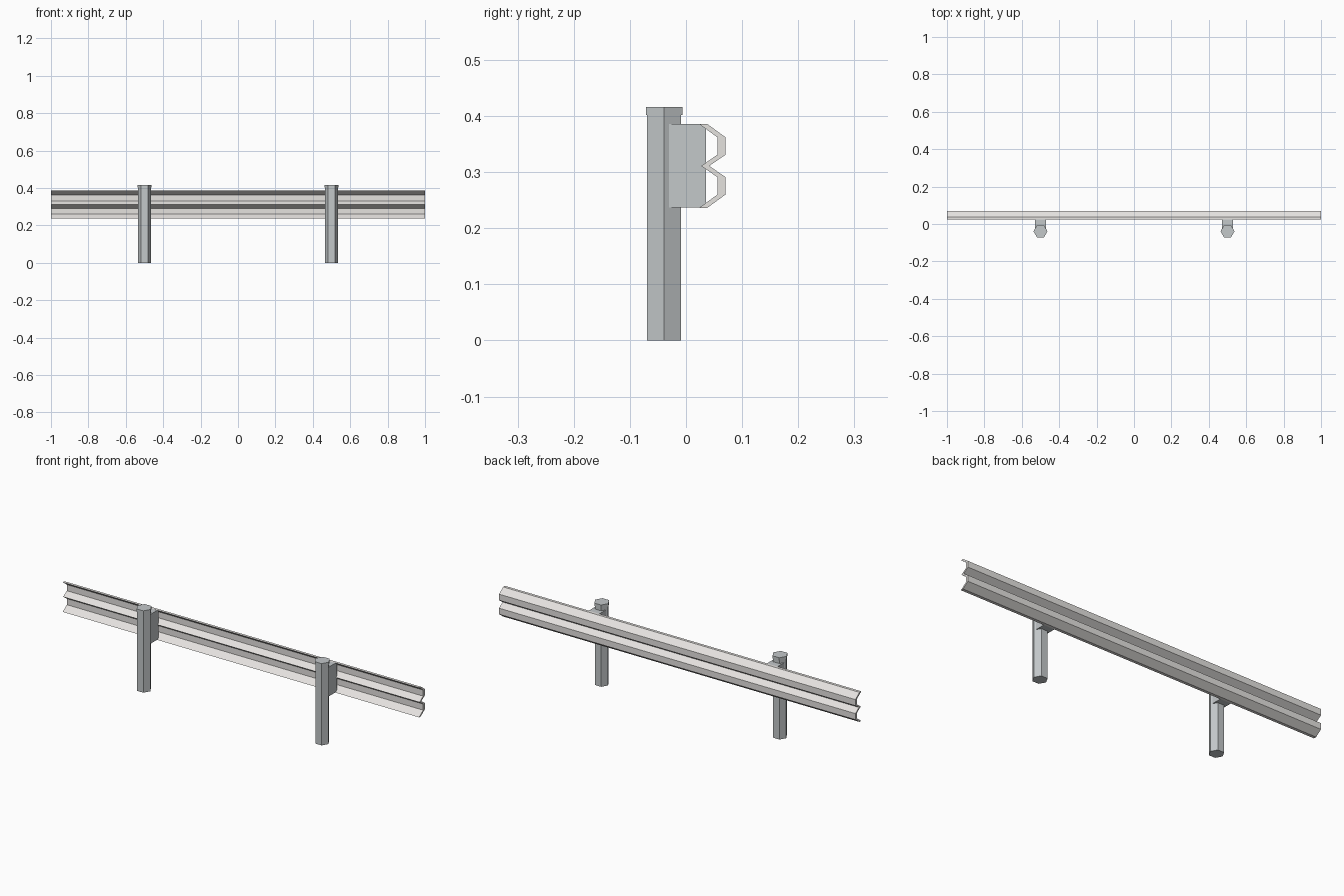
import bpy, math

if "Cube" in bpy.data.objects:
    bpy.data.objects.remove(bpy.data.objects["Cube"])

def material(name, colour):
    m = bpy.data.materials.new(name)
    m.diffuse_color = (*colour, 1)
    m.use_nodes = True
    m.node_tree.nodes["Principled BSDF"].inputs["Base Color"].default_value = m.diffuse_color
    return m

steel = material("pale_steel", (0.78, 0.76, 0.74))
post_grey = material("post_grey", (0.55, 0.58, 0.59))

def add(name, verts, faces, mat):
    me = bpy.data.meshes.new(name)
    me.from_pydata(verts, [], faces)
    me.materials.append(mat)
    ob = bpy.data.objects.new(name, me)
    bpy.context.collection.objects.link(ob)
    return ob

def hex_prism(name, x, y, r, z0, z1):
    bpy.ops.mesh.primitive_cylinder_add(vertices=6, radius=r, depth=z1 - z0,
                                        location=(x, y, (z0 + z1) / 2),
                                        rotation=(0, 0, math.pi / 6))
    ob = bpy.context.object
    ob.name = name
    ob.data.materials.append(post_grey)

# W-beam rail: zigzag section, thickened along y and swept along x
zm = 0.311
upper = [(0.023, 0.075), (0.056, 0.051), (0.056, 0.020)]
line = ([(y, zm + d) for y, d in upper] + [(0.027, zm)]
        + [(y, zm - d) for y, d in reversed(upper)])
T, n = 0.0145, len(line)
verts = [(x, y + t, z) for x in (-1, 1) for t in (0, T) for y, z in line]
faces = []
for i in range(n - 1):
    a, b, c, d = (k * n + i for k in range(4))
    faces += [(a, a + 1, c + 1, c), (b, d, d + 1, b + 1),
              (a, b, b + 1, a + 1), (c, c + 1, d + 1, d)]
for i, flip in ((0, 1), (n - 1, -1)):
    faces.append((i, 2 * n + i, 3 * n + i, n + i)[::flip])
add("guard_rail", verts, faces, steel)

# Two hexagonal posts with caps and spacer blocks
for side, x in (("left", -0.5), ("right", 0.5)):
    hex_prism(side + "_post", x, -0.039, 0.035, 0, 0.402)
    hex_prism(side + "_post_cap", x, -0.039, 0.0375, 0.402, 0.416)
    bpy.ops.mesh.primitive_cube_add(size=1, location=(x, -0.0015, zm))
    block = bpy.context.object
    block.name = side + "_spacer_block"
    block.scale = (0.06, 0.075, 0.149)
    block.data.materials.append(post_grey)
